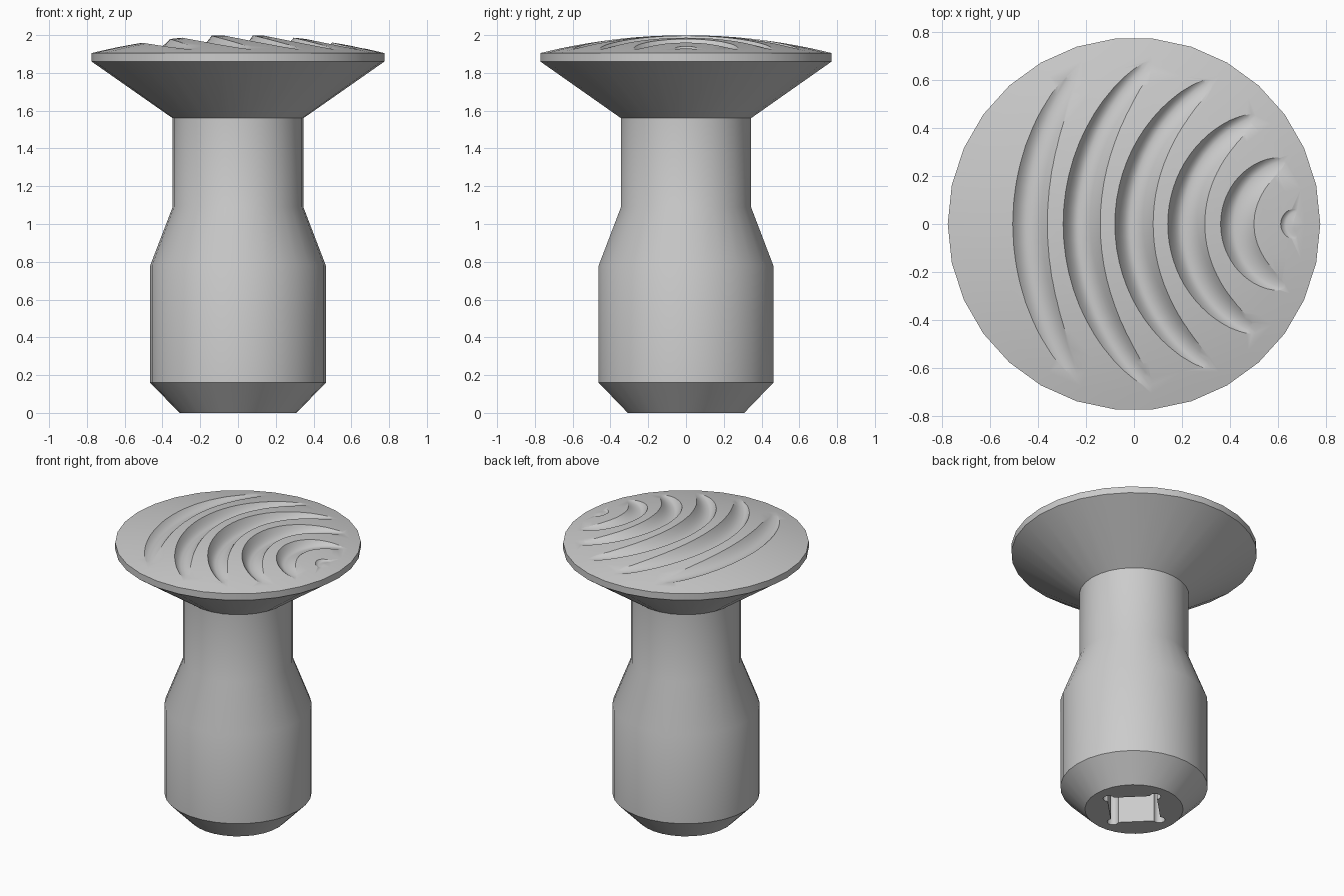
import bpy, bmesh, math
from mathutils import Matrix, Vector

if "Cube" in bpy.data.objects:
    bpy.data.objects.remove(bpy.data.objects["Cube"])

SIDES = 30
FLOOR = 1.926          # common floor height of the grip grooves
RIM_R, RIM_Z, TOP_Z = 0.775, 1.905, 2.0


def dome(r):
    return TOP_Z - (TOP_Z - RIM_Z) * (r / RIM_R) ** 2


def make(name, bm):
    bmesh.ops.recalc_face_normals(bm, faces=bm.faces[:])
    me = bpy.data.meshes.new(name)
    bm.to_mesh(me)
    bm.free()
    ob = bpy.data.objects.new(name, me)
    bpy.context.collection.objects.link(ob)
    return ob


def lathe(name, profile, sides, closed=False, centre=0.0):
    """Revolve (r, z) points about a vertical axis at x = centre."""
    bm = bmesh.new()
    rings = []
    for r, z in profile:
        if r < 1e-6:
            rings.append([bm.verts.new((centre, 0, z))] * sides)
        else:
            rings.append([bm.verts.new((centre + r * math.cos(2 * math.pi * i / sides),
                                        r * math.sin(2 * math.pi * i / sides), z))
                          for i in range(sides)])
    pairs = list(zip(rings, rings[1:]))
    if closed:
        pairs.append((rings[-1], rings[0]))
    for a, b in pairs:
        for i in range(sides):
            j = (i + 1) % sides
            loop = list(dict.fromkeys((a[i], a[j], b[j], b[i])))
            bm.faces.new(loop)
    if not closed and profile[0][0] > 0:
        bm.faces.new(rings[0])
    return make(name, bm)


def cut(target, cutter):
    mod = target.modifiers.new("cut", 'BOOLEAN')
    mod.operation, mod.solver, mod.object = 'DIFFERENCE', 'EXACT', cutter
    bpy.context.view_layer.objects.active = target
    bpy.ops.object.modifier_apply(modifier=mod.name)
    bpy.data.objects.remove(cutter)


# Stem, flared head and domed top in one turned profile
profile = [(0.31, 0), (0.465, 0.16), (0.465, 0.78), (0.346, 1.09), (0.346, 1.56),
           (RIM_R, 1.86)]
profile += [(RIM_R * (1 - k / 12), dome(RIM_R * (1 - k / 12))) for k in range(13)]
knob = lathe("thumb_knob", profile, SIDES)

# Curved grip grooves: steep outer wall, gentler inner ramp, one shared centre
CENTRE = 0.69
for outer, inner in [(-0.505, -0.36), (-0.295, -0.14), (-0.08, 0.08),
                     (0.14, 0.295), (0.36, 0.50), (0.61, 0.665)]:
    ro, ri = CENTRE - outer, CENTRE - inner
    low = ri + (ro - ri) * 0.6
    section = []
    for k in range(-6, 7):
        s = k / 6 * 1.06
        edge, x = (ro, outer) if s > 0 else (ri, inner)
        section.append((low + abs(s) * (edge - low),
                        FLOOR + (dome(abs(x)) - FLOOR) * s * s))
    section += [(section[-1][0], 2.1), (section[0][0], 2.1)]
    cut(knob, lathe("groove_cutter", section, 90, closed=True, centre=CENTRE))

# Square socket with relieved round corners in the foot
h, r, depth = 0.135, 0.036, 0.7
outline = []
for q in range(4):
    turn = Matrix.Rotation(math.radians(90 * q + 45), 3, 'Z')
    c = Vector((h + 0.012, h + 0.012, 0))
    for k in range(11):
        a = math.radians(-75 + 24 * k)
        outline.append(turn @ (c + Vector((r * math.cos(a), r * math.sin(a), 0))))
bm = bmesh.new()
bottom = [bm.verts.new((p.x, p.y, -0.1)) for p in outline]
top = [bm.verts.new((p.x, p.y, depth)) for p in outline]
bm.faces.new(bottom)
bm.faces.new(top)
for i in range(len(outline)):
    j = (i + 1) % len(outline)
    bm.faces.new((bottom[i], bottom[j], top[j], top[i]))
cut(knob, make("socket_cutter", bm))

# Single plain grey
grey = bpy.data.materials.new("grey")
grey.diffuse_color = (0.6, 0.6, 0.6, 1)
grey.use_nodes = True
grey.node_tree.nodes["Principled BSDF"].inputs["Base Color"].default_value = grey.diffuse_color
knob.data.materials.clear()
knob.data.materials.append(grey)
for p in knob.data.polygons:
    p.material_index = 0
bpy.ops.object.select_all(action='DESELECT')
knob.select_set(True)
bpy.context.view_layer.objects.active = knob
bpy.ops.object.shade_smooth_by_angle(angle=math.radians(30))
